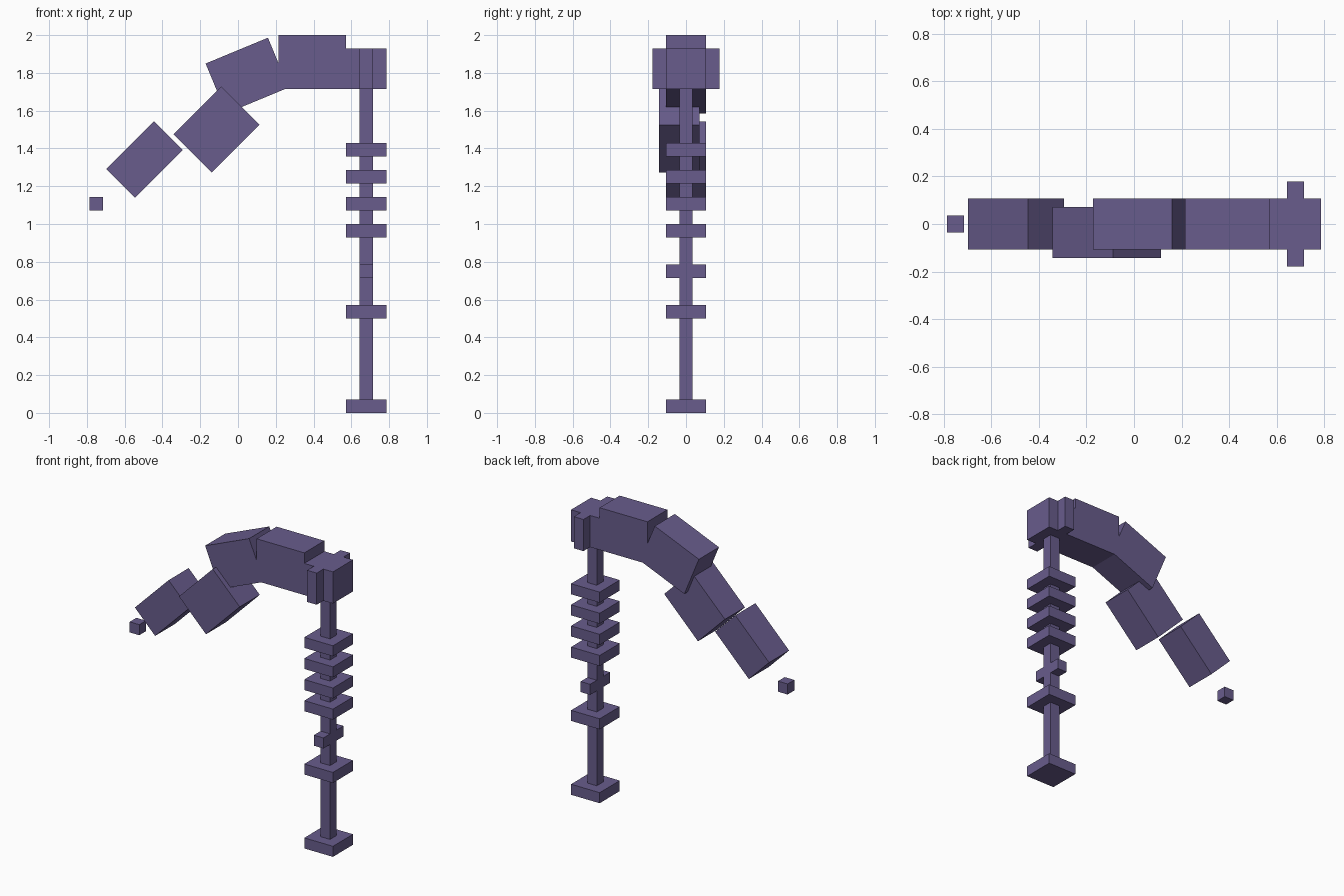
import bpy
import math

if "Cube" in bpy.data.objects:
    bpy.data.objects.remove(bpy.data.objects["Cube"])

U = 1 / 14  # one block unit

purple = bpy.data.materials.new("dusty_purple")
purple.diffuse_color = (0.138, 0.107, 0.263, 1)
purple.use_nodes = True
purple.node_tree.nodes["Principled BSDF"].inputs["Base Color"].default_value = purple.diffuse_color


def box(name, center, size, tilt=0.0):
    """Box in block units, tilted in the xz plane (degrees, right end up)."""
    bpy.ops.mesh.primitive_cube_add(size=1, location=[c * U for c in center])
    ob = bpy.context.object
    ob.name = name
    ob.scale = [s * U for s in size]
    ob.rotation_euler.y = -math.radians(tilt)
    bpy.ops.object.transform_apply(location=False, rotation=True, scale=True)
    ob.data.materials.append(purple)
    return ob


PX = 9.5  # post position along x

# Upright post with its square collars
box("post", (PX, 0, 12.5), (1, 1, 23))
for i, z in enumerate((0, 7, 13, 15, 17, 19)):
    box("base_plate" if i == 0 else f"collar_{i}", (PX, 0, z + 0.5), (3, 3, 1))

# Small cross peg through the post
box("cross_peg", (PX, 0, 10.5), (1, 3, 1))

# Head with a bar poking out on both sides
box("head", (PX, 0, 25.5), (3, 3, 3))
box("head_side_bar", (PX, 0, 25.5), (1, 5, 3))

# Curved arm, from the head outwards
box("arm_root", (5.5, 0, 26), (5, 3, 4))
a = math.radians(22.5)
top_x, top_z = -0.09, 26.85  # middle of the tilted top edge
box("arm_shoulder", (top_x + 2 * math.sin(a), 0, top_z - 2 * math.cos(a)),
    (5, 3, 4), 22.5)
box("arm_middle", (-1.6, -0.5, 21.0), (5, 3, 4), 45)
box("arm_end", (-6.93, 0, 18.78), (5, 3, 3), 45)

# Loose cube off the tip
box("tip_cube", (-10.5, 0, 15.5), (1, 1, 1))
